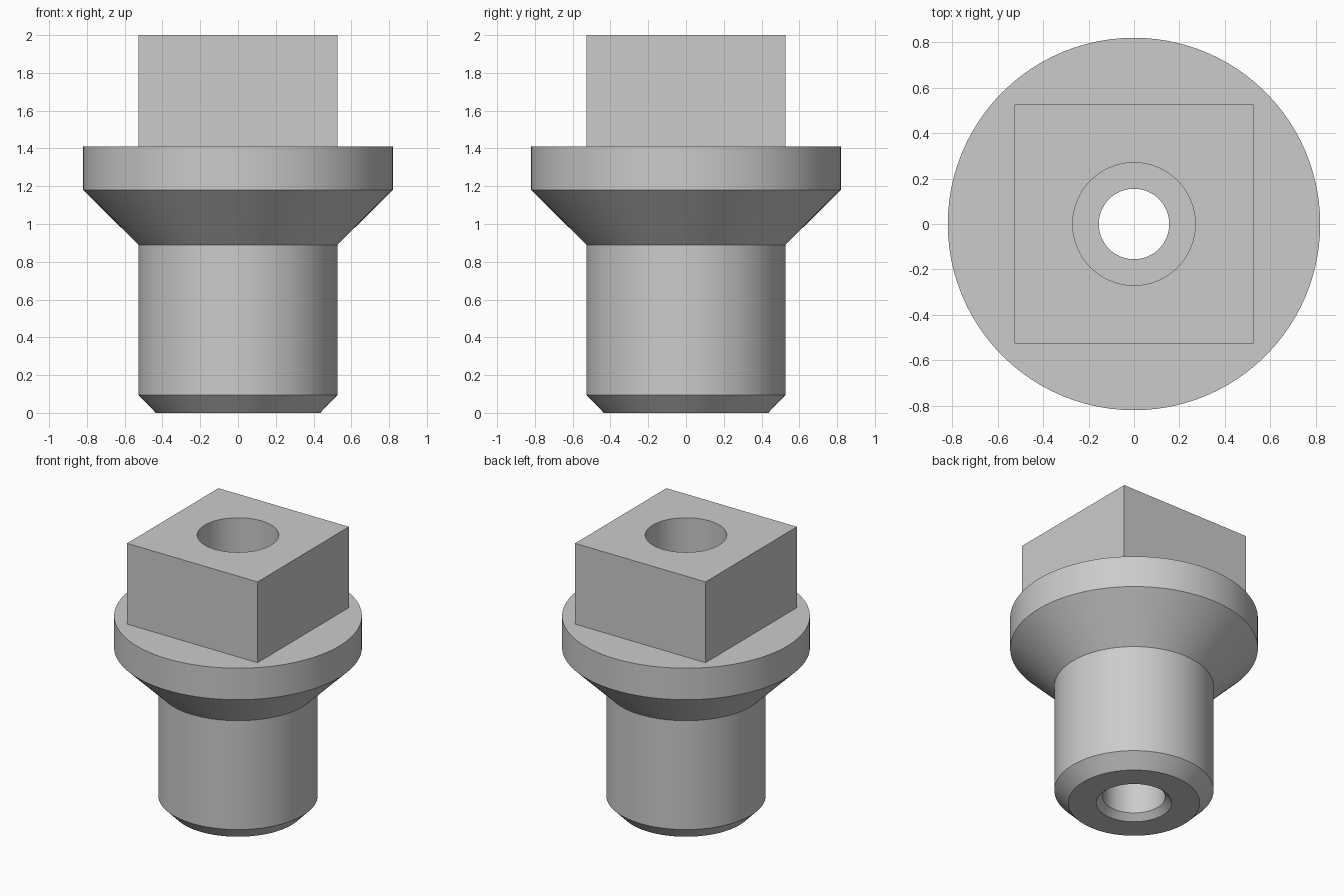
import bpy
import bmesh
from math import cos, sin, pi, radians

SEGMENTS = 96  # multiple of 8, so the square's corners fall on a segment

cube = bpy.data.objects.get("Cube")
if cube:
    bpy.data.objects.remove(cube, do_unlink=True)

# Plain grey metal
metal = bpy.data.materials.new("grey metal")
metal.use_nodes = True
grey = (0.6, 0.6, 0.6, 1)
metal.diffuse_color = grey
metal.node_tree.nodes["Principled BSDF"].inputs["Base Color"].default_value = grey


def ring(bm, size, z, square=False):
    """Closed loop of vertices: a circle, or a square of that half width."""
    verts = []
    for i in range(SEGMENTS):
        a = 2 * pi * i / SEGMENTS
        r = size / max(abs(cos(a)), abs(sin(a))) if square else size
        verts.append(bm.verts.new((r * cos(a), r * sin(a), z)))
    return verts


def loft(name, sections):
    """Skin a closed series of rings into one solid."""
    bm = bmesh.new()
    rings = [ring(bm, *s) for s in sections]
    for k, a in enumerate(rings):
        b = rings[(k + 1) % len(rings)]
        for i in range(SEGMENTS):
            j = (i + 1) % SEGMENTS
            bm.faces.new((a[i], a[j], b[j], b[i]))
    bmesh.ops.recalc_face_normals(bm, faces=bm.faces)
    mesh = bpy.data.meshes.new(name)
    bm.to_mesh(mesh)
    bm.free()
    mesh.materials.append(metal)
    obj = bpy.data.objects.new(name, mesh)
    bpy.context.collection.objects.link(obj)
    return obj


shaft, flange, head = 0.527, 0.82, 0.527

plug = loft("flanged_square_head_plug", [
    # Chamfered shaft, conical shoulder and flange
    (0.435, 0), (shaft, 0.095), (shaft, 0.89), (flange, 1.18), (flange, 1.41),
    # Square head
    (head, 1.41, True), (head, 2, True),
    # Counterbore from above, narrow throat, chamfered bore from below
    (0.27, 2), (0.27, 1.2), (0.155, 1.2), (0.155, 0.6), (0.207, 0.6),
    (0.207, 0.043), (0.25, 0),
])

bpy.ops.object.select_all(action='DESELECT')
plug.select_set(True)
bpy.context.view_layer.objects.active = plug
bpy.ops.object.shade_smooth_by_angle(angle=radians(30))
